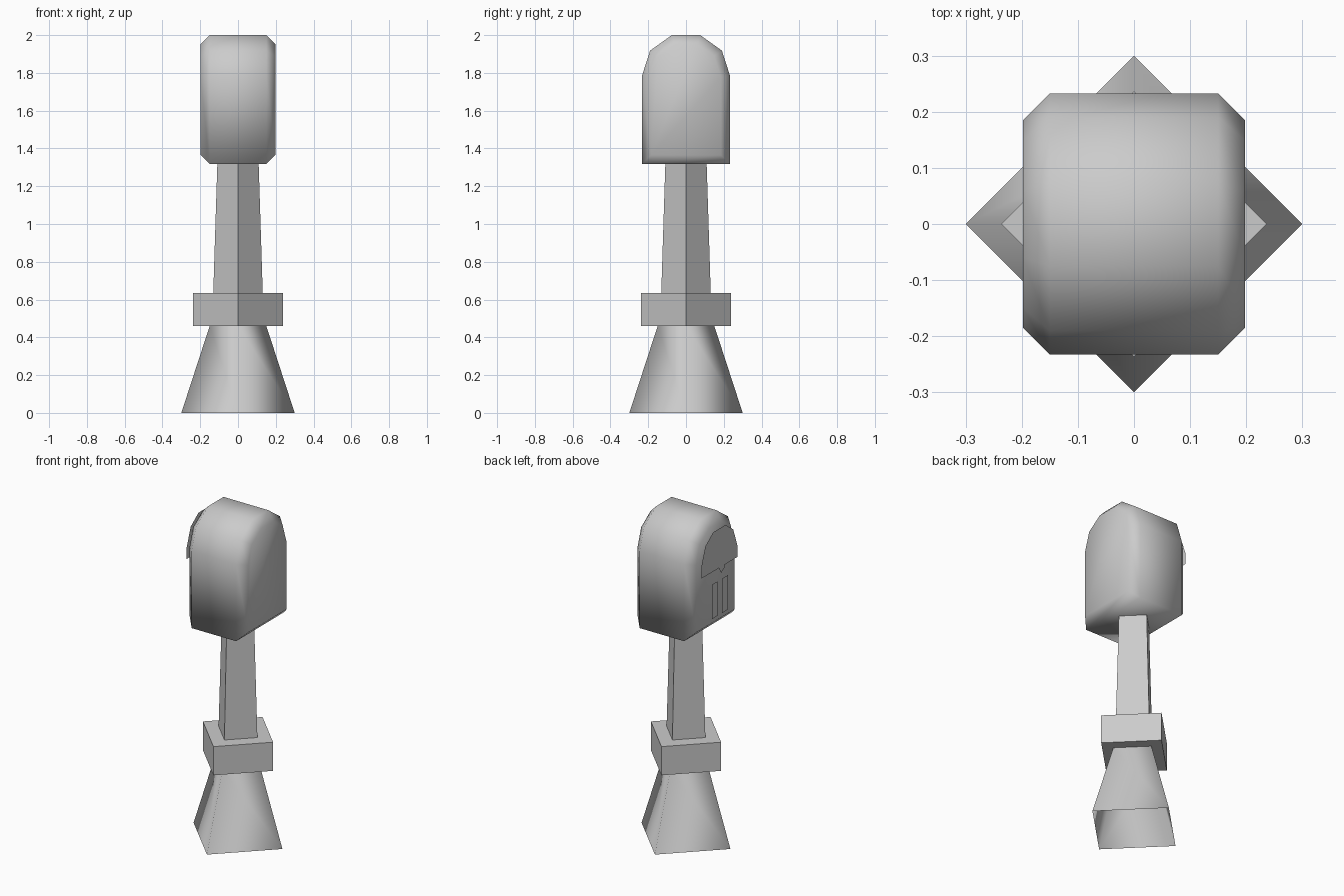
import bpy
import bmesh
from math import pi

cube = bpy.data.objects.get("Cube")
if cube:
    bpy.data.objects.remove(cube, do_unlink=True)

grey = bpy.data.materials.new("plain_grey")
grey.use_nodes = True
colour = (0.6, 0.6, 0.6, 1)
grey.diffuse_color = colour
grey.node_tree.nodes["Principled BSDF"].inputs["Base Color"].default_value = colour


def finish(bm, name, smooth=False):
    for face in bm.faces:
        face.smooth = smooth
    mesh = bpy.data.meshes.new(name)
    bm.to_mesh(mesh)
    bm.free()
    mesh.materials.append(grey)
    obj = bpy.data.objects.new(name, mesh)
    bpy.context.collection.objects.link(obj)
    return obj


def four_sided(name, r_low, r_high, z_low, z_high, caps=True, smooth=False):
    """Square tapered column with its corners on the x and y axes."""
    bm = bmesh.new()
    bmesh.ops.create_cone(bm, cap_ends=caps, segments=4, radius1=r_low,
                          radius2=r_high, depth=z_high - z_low)
    bmesh.ops.translate(bm, verts=bm.verts, vec=(0, 0, (z_low + z_high) / 2))
    return finish(bm, name, smooth)


def mirrored(half):
    """Close a half outline of (y, z) points across y = 0."""
    return half + [(-y, z) for y, z in reversed(half)]


def sheet(name, outline, x):
    """Thin face plate standing in the yz plane, facing -x."""
    bm = bmesh.new()
    face = bm.faces.new([bm.verts.new((x, y, z)) for y, z in outline])
    face.normal_update()
    if face.normal.x > 0:
        face.normal_flip()
    return finish(bm, name)


# Stand: hollow flared foot, collar and post
four_sided("flared_foot", 0.30, 0.15, 0.0, 0.46, caps=False, smooth=True)
four_sided("collar", 0.237, 0.237, 0.46, 0.635)
four_sided("post", 0.131, 0.109, 0.635, 1.33)

# Head: arched profile extruded sideways, with chamfered rims
half_width = 0.198
arch = mirrored([(0.233, 1.317), (0.233, 1.785), (0.19, 1.918), (0.075, 2.0)])
bm = bmesh.new()
cap = bm.faces.new([bm.verts.new((-half_width, y, z)) for y, z in arch])
side = bmesh.ops.extrude_face_region(bm, geom=[cap], use_keep_orig=True)
moved = [v for v in side["geom"] if isinstance(v, bmesh.types.BMVert)]
bmesh.ops.translate(bm, verts=moved, vec=(half_width * 2, 0, 0))
bmesh.ops.recalc_face_normals(bm, faces=bm.faces)
rims = [e for e in bm.edges if abs(e.verts[0].co.x - e.verts[1].co.x) < 0.01]
bmesh.ops.bevel(bm, geom=rims, offset=0.048, segments=1, affect='EDGES')
finish(bm, "meter_head", smooth=True)

# Dial, needle and two coin slots on the face plate side
plate_x = -0.225
sheet("dial", mirrored([(0.174, 1.696), (0.174, 1.766), (0.135, 1.878),
                        (0.06, 1.935)]), plate_x)
sheet("needle", [(0.085, 1.827), (-0.014, 1.66), (-0.054, 1.688)], plate_x - 0.003)
for name, y in (("left_slot", -0.055), ("right_slot", 0.045)):
    sheet(name, [(y - 0.027, 1.41), (y + 0.027, 1.41),
                 (y + 0.027, 1.62), (y - 0.027, 1.62)], plate_x)
